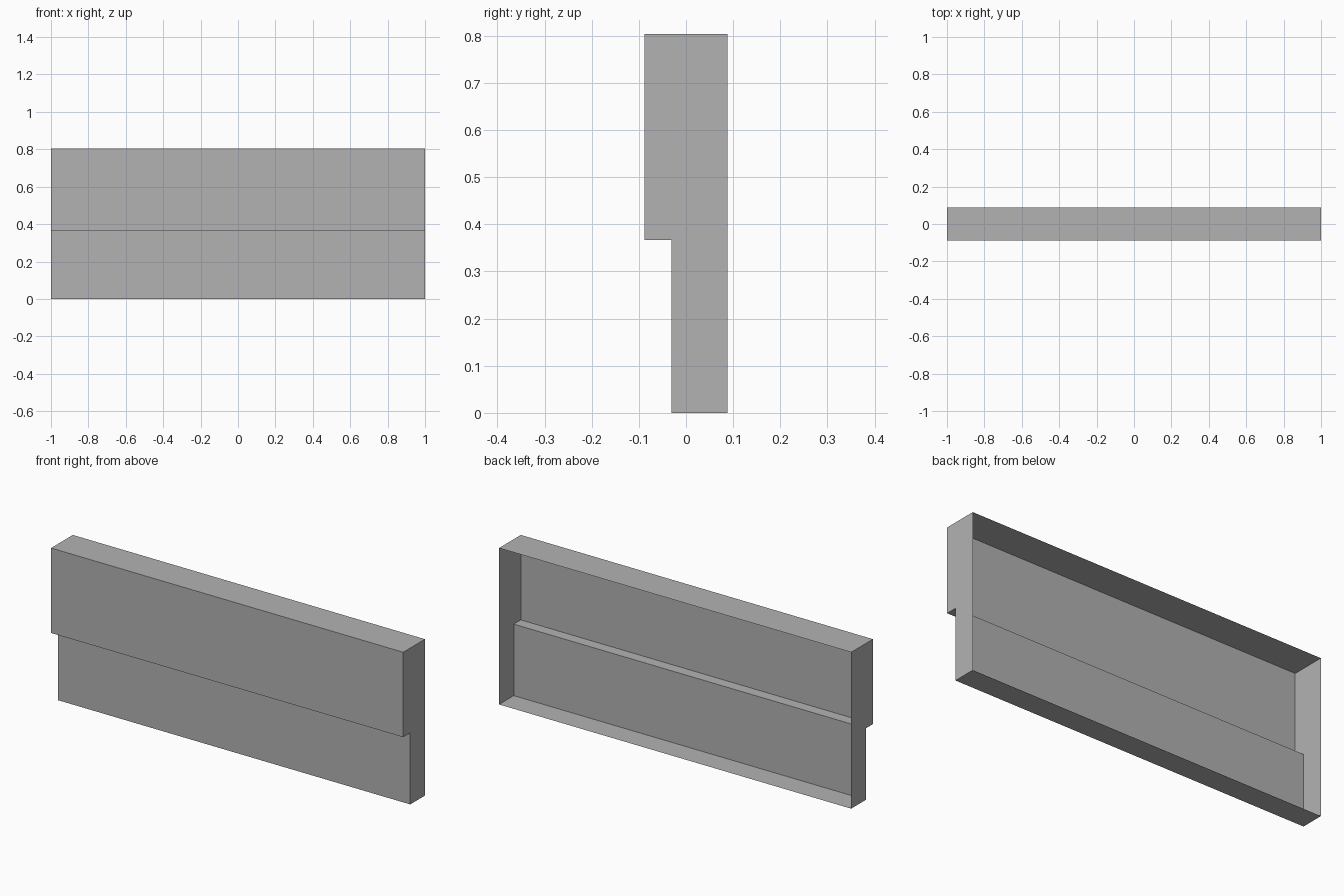
import bpy
import bmesh

cube = bpy.data.objects.get("Cube")
if cube:
    bpy.data.objects.remove(cube, do_unlink=True)

HALF_LENGTH = 1.0
FRONT, STEP, BACK = -0.088, -0.031, 0.088
STEP_HEIGHT, TOP = 0.367, 0.803

# Plain grey finish
grey = bpy.data.materials.new("grey")
grey.use_nodes = True
colour = (0.448, 0.448, 0.448, 1)
grey.diffuse_color = colour
grey.node_tree.nodes["Principled BSDF"].inputs["Base Color"].default_value = colour

# Stepped side profile (y, z), from the bottom back edge round to the top back edge
profile = [(BACK, 0), (STEP, 0), (STEP, STEP_HEIGHT),
           (FRONT, STEP_HEIGHT), (FRONT, TOP), (BACK, TOP)]

# Thin stepped panel: closed ends, open back
bm = bmesh.new()
right_end, left_end = (
    [bm.verts.new((x, y, z)) for y, z in profile]
    for x in (-HALF_LENGTH, HALF_LENGTH)
)
for i in range(len(profile) - 1):
    bm.faces.new((right_end[i], left_end[i], left_end[i + 1], right_end[i + 1]))
bm.faces.new(right_end)
bm.faces.new(reversed(left_end))
bm.normal_update()

mesh = bpy.data.meshes.new("stepped_panel")
bm.to_mesh(mesh)
bm.free()
mesh.materials.append(grey)
panel = bpy.data.objects.new("stepped_panel", mesh)
bpy.context.collection.objects.link(panel)
